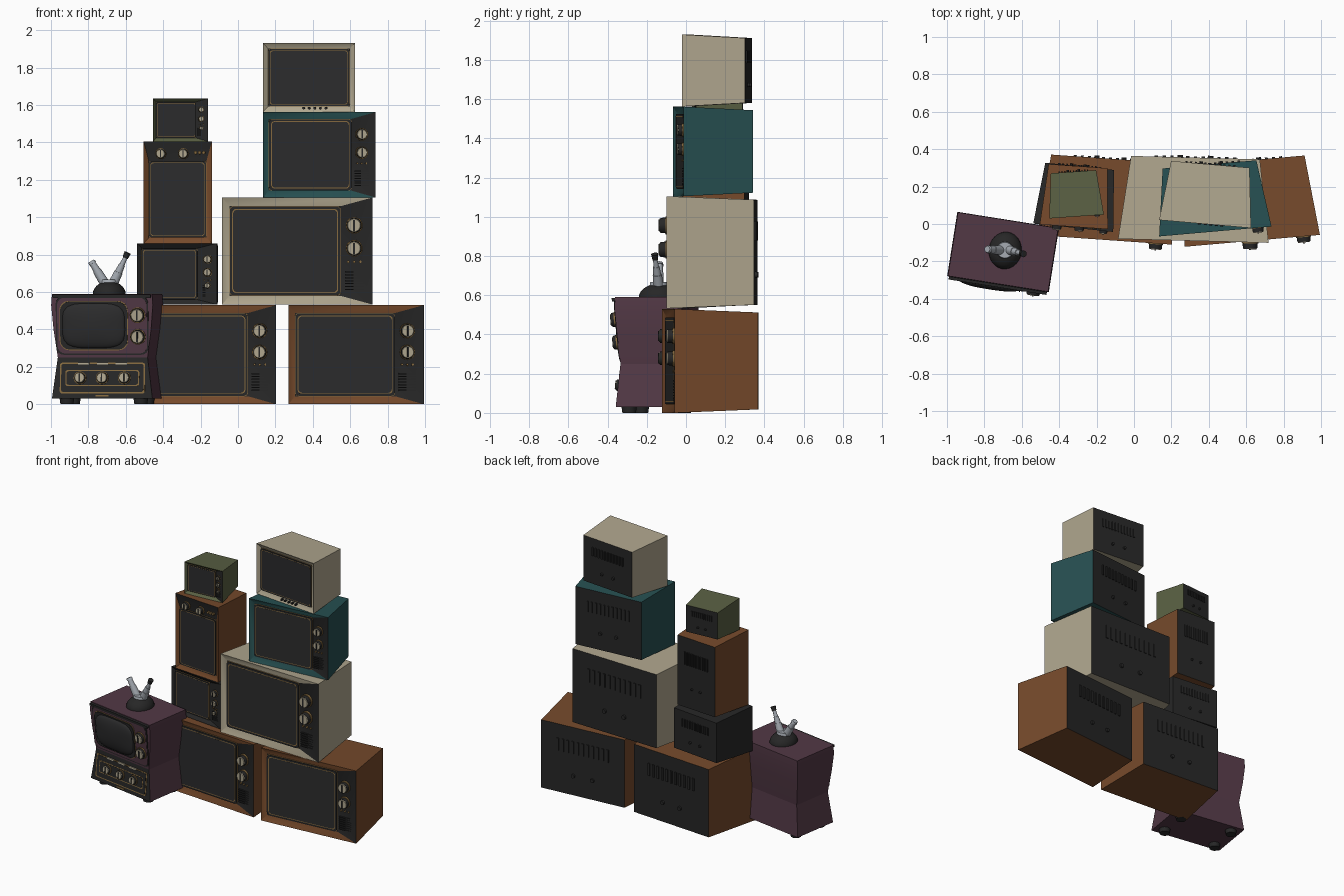
import bpy, bmesh, math
from mathutils import Matrix, Vector

if "Cube" in bpy.data.objects:
    bpy.data.objects.remove(bpy.data.objects["Cube"])


def material(name, r, g, b):
    m = bpy.data.materials.new(name)
    m.use_nodes = True
    m.diffuse_color = (r, g, b, 1)
    m.node_tree.nodes["Principled BSDF"].inputs["Base Color"].default_value = (r, g, b, 1)
    return m


BEIGE = material("cream", 0.43, 0.38, 0.27)
TEAL = material("teal", 0.02, 0.08, 0.083)
BROWN = material("walnut", 0.18, 0.068, 0.024)
PURPLE = material("plum", 0.085, 0.04, 0.06)
GREEN = material("olive", 0.1, 0.115, 0.055)
DARK = material("black_plastic", 0.02, 0.02, 0.02)
GLASS = material("screen_glass", 0.025, 0.025, 0.026)
GOLD = material("brass", 0.24, 0.145, 0.05)
SILVER = material("silver", 0.38, 0.41, 0.45)
parts = []


def finish(name, bm, frame, *mats):
    bmesh.ops.recalc_face_normals(bm, faces=bm.faces)
    mesh = bpy.data.meshes.new(name)
    bm.to_mesh(mesh)
    bm.free()
    for m in mats:
        mesh.materials.append(m)
    ob = bpy.data.objects.new(name, mesh)
    bpy.context.collection.objects.link(ob)
    ob.matrix_world = frame
    parts.append(ob)


def round_edges(bm, size, limit=0.7):
    sharp = [e for e in bm.edges if len(e.link_faces) == 2 and e.calc_face_angle() > limit]
    bmesh.ops.bevel(bm, geom=sharp, offset=size, segments=3, profile=0.5,
                    affect='EDGES', material=-1, clamp_overlap=True)


def plate(name, frame, x, z, w, h, y, thick, mat, radius=0.0):
    """Upright plate whose back sits at y and which grows toward the front."""
    bm = bmesh.new()
    bmesh.ops.create_cube(bm, size=1, matrix=Matrix.Translation((x, y - thick / 2, z))
                          @ Matrix.Diagonal((w, thick, h, 1)))
    if radius:
        upright = [e for e in bm.edges
                   if abs((e.verts[0].co - e.verts[1].co).normalized().y) > 0.9]
        bmesh.ops.bevel(bm, geom=upright, offset=radius, segments=4, profile=0.5, affect='EDGES')
    finish(name, bm, frame, mat)


def rod(name, frame, a, b, r1, r2, mat, sides=20):
    """Tapered cylinder from a to b."""
    a, b = Vector(a), Vector(b)
    d = b - a
    bm = bmesh.new()
    bmesh.ops.create_cone(bm, cap_ends=True, segments=sides, radius1=r1, radius2=r2, depth=d.length,
                          matrix=Matrix.Translation((a + b) / 2)
                          @ d.to_track_quat('Z', 'Y').to_matrix().to_4x4())
    finish(name, bm, frame, mat)


def knob(frame, x, z, y, r, length):
    rod("knob_skirt", frame, (x, y, z), (x, y - length * 0.4, z), r, r, GOLD)
    rod("knob_body", frame, (x, y, z), (x, y - length, z), r * 0.92, r * 0.85, DARK)
    front = y - length
    rod("knob_cap", frame, (x, front, z), (x, front - 0.004, z), r * 0.8, r * 0.74, BEIGE)
    plate("knob_grip", frame, x, z, r * 0.2, r * 1.3, front, 0.009, DARK)


def loft(bm, rings):
    """Skin a stack of four-cornered rings and return the side faces of each band."""
    loops = [[bm.verts.new(p) for p in ring] for ring in rings]
    bands = [[bm.faces.new((lo[i], lo[(i + 1) % 4], hi[(i + 1) % 4], hi[i])) for i in range(4)]
             for lo, hi in zip(loops, loops[1:])]
    return bands, bm.faces.new(loops[0]), bm.faces.new(loops[-1])


def rect(x0, x1, z0, z1, y):
    return [(x0, y, z0), (x1, y, z0), (x1, y, z1), (x0, y, z1)]


def television(name, color, cx, cy, cz, w, h, d, turn, taper, panel="right", share=0.21, dials=2):
    frame = Matrix.Translation((cx, cy, cz)) @ Matrix.Rotation(math.radians(turn), 4, 'Z')
    rim, recess, sink = 0.08 * h, 0.02, 0.018
    if panel == "top":
        rim = 0.03
    x0, x1, z0, z1 = -w / 2 + rim * 0.85, w / 2 - rim, rim, h - rim
    if panel == "right":
        x1 = w / 2 - share * w
    elif panel == "top":
        z1 = h - share * h

    # Tapered cabinet with a recessed front
    bm = bmesh.new()
    bands, back, inner = loft(bm, [rect(-w / 2 + taper, w / 2 - taper, sink, h - sink, d),
                                   rect(-w / 2, w / 2, 0, h, 0), rect(x0, x1, z0, z1, recess)])
    back.material_index = inner.material_index = 1
    if panel:
        bands[1][{"right": 1, "top": 2}[panel]].material_index = 1
    round_edges(bm, min(0.024, 0.06 * w))
    finish(name + "_cabinet", bm, frame, color, DARK)

    # Screen with stepped bezel
    mx, mz, sw, sh = (x0 + x1) / 2, (z0 + z1) / 2, x1 - x0, z1 - z0
    b = 0.035 * min(w, h)
    for label, inset, thick, mat in (("trim", 0, 0.004, GOLD), ("bezel", 0.12, 0.009, DARK),
                                     ("inner_trim", 0.75, 0.0095, GOLD), ("screen", 1, 0.01, GLASS)):
        plate(f"{name}_{label}", frame, mx, mz, sw - 2 * b * inset, sh - 2 * b * inset,
              recess, thick, mat, b * 1.1)

    # Controls
    if panel == "right":
        kx, r = w / 2 - 0.122 * w, 0.056 * w
        for k in range(dials):
            knob(frame, kx, h * (0.74 - 0.215 * k), recess * 0.6, r * (1 if k < 2 else 0.7), r)
        for k in range(3):
            rod(name + "_button", frame, (kx - r * 0.7 + k * r * 0.7, 0.015, 0.4 * h),
                (kx - r * 0.7 + k * r * 0.7, 0.0, 0.4 * h), r * 0.16, r * 0.16, GOLD, 10)
        for k in range(7):
            plate(name + "_speaker_slat", frame, kx, h * (0.14 + 0.028 * k), 0.125 * w, 0.013 * h,
                  0.013, 0.009, DARK)
    elif panel == "top":
        for x in (-0.25 * w, 0.08 * w):
            knob(frame, x, 0.88 * h, 0.012, 0.08 * w, 0.03)
        for x in (0.26, 0.32, 0.38):
            rod(name + "_button", frame, (x * w, 0.015, 0.89 * h), (x * w, -0.004, 0.89 * h),
                0.009, 0.009, GOLD, 10)
    else:
        for k in range(5):
            x = -0.03 + 0.03 * k
            rod(name + "_button", frame, (x, 0.015, 0.02), (x, -0.006, 0.02), 0.007, 0.007, DARK, 10)

    # Rear vents and sockets
    for k in range(11):
        plate(name + "_vent", frame, (k - 5) * 0.052 * w, 0.69 * h, 0.022 * w, 0.17 * h,
              d + 0.007, 0.009, DARK)
    for s in (-1, 1):
        rod(name + "_socket", frame, (s * 0.1 * w, d - 0.005, 0.3 * h),
            (s * 0.1 * w, d + 0.012, 0.3 * h), 0.016 * w + 0.003, 0.016 * w + 0.002, DARK, 14)


# Stacks of cabinets
television("lower_right", BROWN, 0.632, -0.09, 0, 0.727, 0.53, 0.43, 5, 0.045)
television("lower_left", BROWN, -0.157, -0.085, 0, 0.724, 0.53, 0.435, -4, 0.045)
television("large_cream", BEIGE, 0.317, -0.09, 0.533, 0.805, 0.572, 0.445, -1.5, 0.058)
television("teal", TEAL, 0.435, -0.04, 1.105, 0.603, 0.457, 0.36, 5, 0.05)
television("top_cream", BEIGE, 0.38, 0.0, 1.563, 0.493, 0.367, 0.32, -5, 0.036, None)
television("small_black", DARK, -0.325, -0.02, 0.533, 0.43, 0.327, 0.33, -6, 0.03, share=0.25, dials=3)
television("tall", BROWN, -0.322, -0.015, 0.86, 0.365, 0.545, 0.325, -4, 0.025, "top", 0.19)
television("small_olive", GREEN, -0.307, 0.04, 1.405, 0.293, 0.23, 0.24, 4, 0.025, dials=3)

# Waisted plum set: lower and upper body
plum = Matrix.Translation((-0.70, -0.15, 0)) @ Matrix.Rotation(math.radians(-9), 4, 'Z')


def ring(z, hw, hd):
    return [(-hw, -hd, z), (hw, -hd, z), (hw, hd, z), (-hw, hd, z)]


for label, rings in (("plum_lower_body", [ring(0.03, 0.272, 0.168), ring(0.25, 0.243, 0.148)]),
                     ("plum_upper_body", [ring(0.25, 0.243, 0.148), ring(0.4, 0.264, 0.163),
                                          ring(0.53, 0.275, 0.174), ring(0.59, 0.271, 0.172)])):
    bm = bmesh.new()
    bands, _, _ = loft(bm, rings)
    if "lower" in label:
        bands[0][0].material_index = 1
    round_edges(bm, 0.018)
    finish(label, bm, plum, PURPLE, DARK)

# Upper face: trim, bulging screen, dials
upper = plum @ Matrix.Translation((0, -0.149, 0.25)) @ Matrix.Rotation(math.radians(5.3), 4, 'X')
plate("plum_face_edge", upper, 0, 0.172, 0.5, 0.315, 0.003, 0.007, DARK, 0.04)
plate("plum_face", upper, 0, 0.172, 0.485, 0.3, 0.003, 0.009, PURPLE, 0.04)
plate("plum_brow", upper, 0, 0.329, 0.53, 0.018, 0.006, 0.016, DARK, 0.005)
plate("plum_screen_trim", upper, -0.045, 0.172, 0.37, 0.265, -0.005, 0.004, GOLD, 0.05)
plate("plum_screen_bezel", upper, -0.045, 0.172, 0.362, 0.257, -0.005, 0.009, DARK, 0.05)
bm = bmesh.new()
bmesh.ops.create_uvsphere(bm, u_segments=32, v_segments=16, radius=1)
for v in bm.verts:
    x, y, z = v.co
    k = math.hypot(x, z) / max((x ** 4 + z ** 4) ** 0.25, 1e-6)
    v.co = (x * k * 0.17, y * 0.03, z * k * 0.12)
bmesh.ops.translate(bm, verts=bm.verts, vec=(-0.045, -0.012, 0.172))
finish("plum_screen", bm, upper, GLASS)
for z in (0.228, 0.112):
    knob(upper, 0.193, z, -0.004, 0.042, 0.025)

# Lower face: brass frame, three dials, label strips
lower = plum @ Matrix.Translation((0, -0.168, 0.03)) @ Matrix.Rotation(math.radians(-5.2), 4, 'X')
for w, h, thick, mat in ((0.46, 0.165, 0.005, GOLD), (0.445, 0.15, 0.007, DARK),
                         (0.4, 0.085, 0.008, GOLD), (0.388, 0.073, 0.009, DARK)):
    plate("plum_control_panel", lower, 0, 0.11, w, h, 0.002, thick, mat, 0.012)
for x in (-0.12, 0, 0.12):
    knob(lower, x, 0.11, -0.006, 0.034, 0.022)
    plate("plum_label_strip", lower, x * 0.85, 0.188, 0.06, 0.01, 0, 0.009, BEIGE)
plate("plum_badge_strip", lower, 0, 0.016, 0.07, 0.008, 0.001, 0.006, GOLD)

# Feet
for x in (-0.2, 0.2):
    for y in (-0.11, 0.11):
        rod("plum_foot", plum, (x, y, 0), (x, y, 0.035), 0.035, 0.04, DARK)

# Aerial: dome, hub and two telescopic rods
bm = bmesh.new()
bmesh.ops.create_uvsphere(bm, u_segments=28, v_segments=14, radius=1)
bmesh.ops.scale(bm, verts=bm.verts, vec=(0.088, 0.1, 0.07))
finish("aerial_dome", bm, plum @ Matrix.Translation((0.01, 0.01, 0.588)), DARK)
world = Matrix.Identity(4)
rod("aerial_hub", world, (-0.69, -0.14, 0.63), (-0.69, -0.14, 0.667), 0.05, 0.042, SILVER)
left, right = Vector((-0.715, -0.14, 0.65)), Vector((-0.665, -0.14, 0.65))
left_end, right_end = Vector((-0.785, -0.135, 0.765)), Vector((-0.59, -0.16, 0.81))
for start, end, cuts in ((left, left_end, (0, 0.55, 0.9)), (right, right_end, (0, 0.35, 0.6, 0.85))):
    for k, (a, b) in enumerate(zip(cuts, cuts[1:])):
        r = 0.026 - 0.006 * k
        rod("aerial_rod", world, start.lerp(end, a), start.lerp(end, b), r, r - 0.003, SILVER)
rod("aerial_left_tip", world, left.lerp(left_end, 0.9), left_end, 0.022, 0.017, SILVER)
rod("aerial_right_tip", world, right.lerp(right_end, 0.83), right_end, 0.015, 0.018, DARK)

# Smooth shading that keeps crisp edges
for ob in bpy.context.selected_objects:
    ob.select_set(False)
for ob in parts:
    ob.select_set(True)
bpy.context.view_layer.objects.active = parts[0]
bpy.ops.object.shade_smooth_by_angle(angle=math.radians(35))
